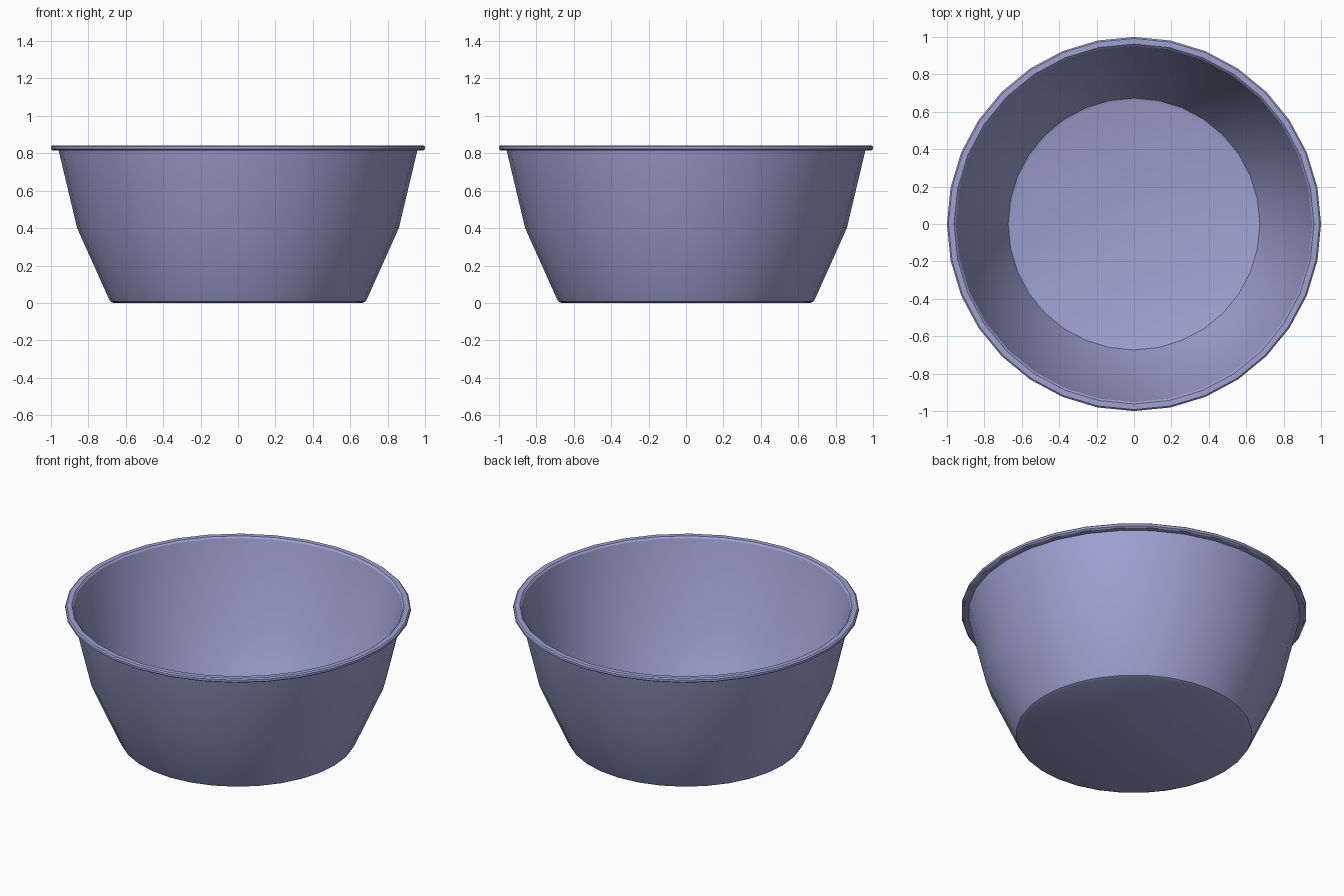
import bpy, bmesh
from math import cos, sin, tau, radians

if "Cube" in bpy.data.objects:
    bpy.data.objects.remove(bpy.data.objects["Cube"])

SIDES = 32

# Closed cross-section (radius, height): outer wall, rolled rim, inner wall
outer = [(0.665, 0.0), (0.682, 0.008), (0.694, 0.03), (0.86, 0.40), (0.959, 0.815)]
rim = [(0.99, 0.815), (1.0, 0.822), (1.0, 0.836), (0.992, 0.843), (0.962, 0.843), (0.952, 0.833)]
inner = [(0.849, 0.403), (0.682, 0.034), (0.673, 0.018), (0.657, 0.012)]
profile = outer + rim + inner

# Spin the section into rings
bm = bmesh.new()
rings = [[bm.verts.new((r * cos(tau * i / SIDES), r * sin(tau * i / SIDES), z))
          for i in range(SIDES)] for r, z in profile]
for a, b in zip(rings, rings[1:]):
    for i in range(SIDES):
        j = (i + 1) % SIDES
        bm.faces.new((a[i], a[j], b[j], b[i]))

# Underside and inside floor
bm.faces.new(rings[0][::-1])
bm.faces.new(rings[-1])
bmesh.ops.recalc_face_normals(bm, faces=bm.faces)

mesh = bpy.data.meshes.new("bowl")
bm.to_mesh(mesh)
bm.free()
bowl = bpy.data.objects.new("bowl", mesh)
bpy.context.collection.objects.link(bowl)

# Smooth walls, crisp rim and base
bpy.context.view_layer.objects.active = bowl
bowl.select_set(True)
bpy.ops.object.shade_smooth_by_angle(angle=radians(30))

# Lavender finish
mat = bpy.data.materials.new("lavender")
mat.diffuse_color = (0.34, 0.36, 0.64, 1)
mat.use_nodes = True
mat.node_tree.nodes["Principled BSDF"].inputs["Base Color"].default_value = mat.diffuse_color
mesh.materials.append(mat)
